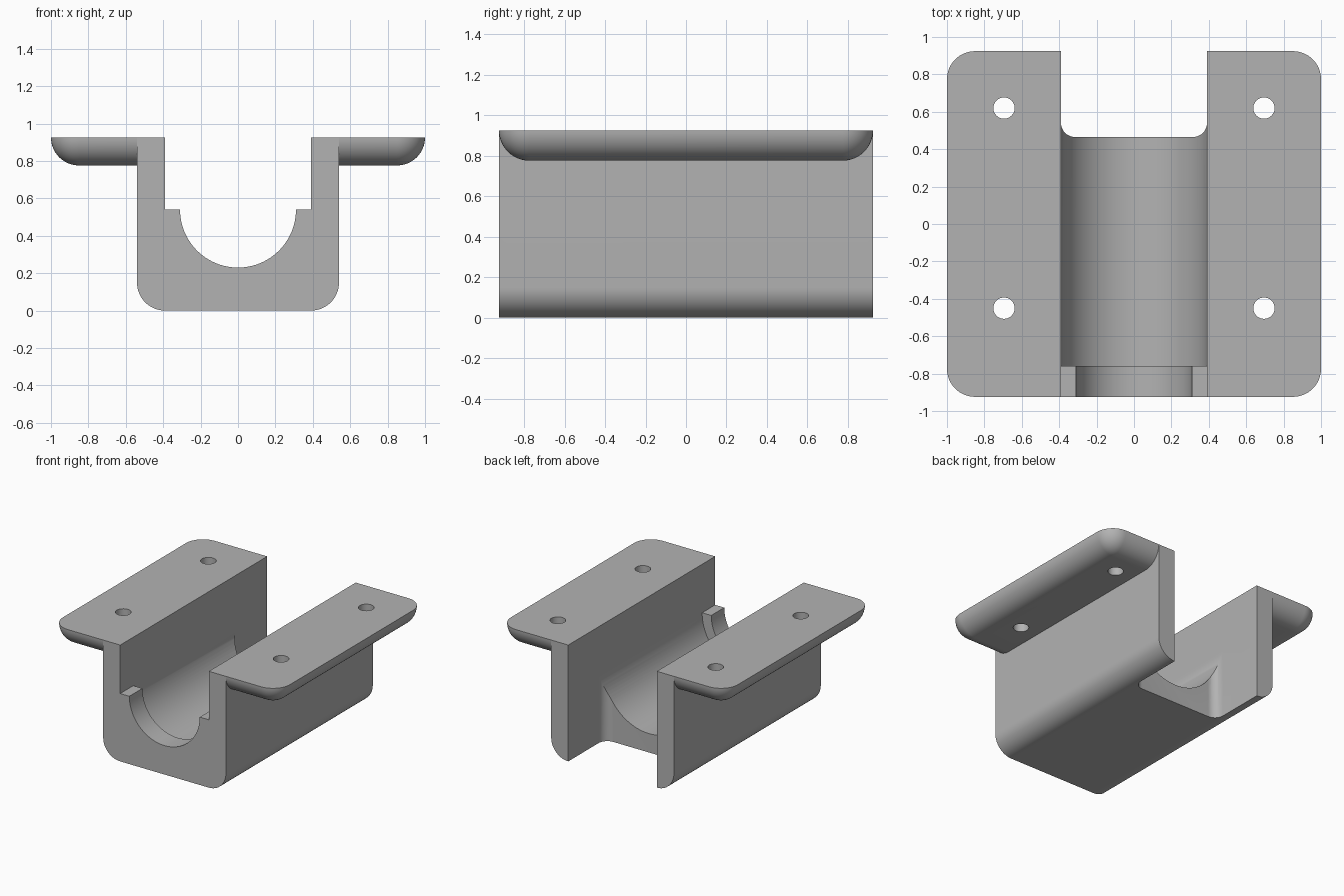
import bpy, bmesh
from math import pi, sin, cos

if "Cube" in bpy.data.objects:
    bpy.data.objects.remove(bpy.data.objects["Cube"])

HALF, TOP = 0.924, 0.926      # half length, height
WALL, SLOT, LIP = 0.54, 0.39, 0.31
ROUND, AXIS_Z = 0.15, 0.54

grey = bpy.data.materials.new("plain grey")
grey.use_nodes = True
colour = (0.45, 0.45, 0.45, 1)
grey.diffuse_color = colour
grey.node_tree.nodes["Principled BSDF"].inputs["Base Color"].default_value = colour


def arc(cx, cy, r, start, end, n=16):
    angles = [start + (end - start) * i / n for i in range(n + 1)]
    return [(cx + r * cos(a), cy + r * sin(a)) for a in angles]


def loft(name, rings):
    """Closed solid through rings that share a point count."""
    bm = bmesh.new()
    loops = [[bm.verts.new(p) for p in ring] for ring in rings]
    n = len(loops[0])
    for low, high in zip(loops, loops[1:]):
        for i in range(n):
            j = (i + 1) % n
            bm.faces.new((low[i], low[j], high[j], high[i]))
    bm.faces.new(loops[0][::-1])
    bm.faces.new(loops[-1])
    bmesh.ops.remove_doubles(bm, verts=bm.verts, dist=1e-5)
    bmesh.ops.recalc_face_normals(bm, faces=bm.faces)
    mesh = bpy.data.meshes.new(name)
    bm.to_mesh(mesh)
    bm.free()
    mesh.materials.append(grey)
    obj = bpy.data.objects.new(name, mesh)
    bpy.context.collection.objects.link(obj)
    return obj


def along_y(name, points, y0, y1):
    return loft(name, [[(x, y, z) for x, z in points] for y in (y0, y1)])


def along_z(name, points, z0, z1):
    return loft(name, [[(x, y, z) for x, y in points] for z in (z0, z1)])


def combine(target, tool, operation):
    mod = target.modifiers.new(tool.name, 'BOOLEAN')
    mod.operation, mod.solver, mod.object = operation, 'EXACT', tool
    bpy.context.view_layer.objects.active = target
    bpy.ops.object.modifier_apply(modifier=mod.name)
    bpy.data.objects.remove(tool)


# Block with rounded lower edges
block = ([(-WALL, TOP)] + arc(-WALL + ROUND, ROUND, ROUND, pi, 1.5 * pi)
         + arc(WALL - ROUND, ROUND, ROUND, 1.5 * pi, 2 * pi) + [(WALL, TOP)])
bracket = along_y("mounting_bracket", block, -HALF, HALF)

# Mounting flanges: rounded corners and a quarter-round underside
for side in (-1, 1):
    rings = []
    for inset, drop in arc(ROUND, 0, ROUND, 1.5 * pi, pi):
        r = ROUND - inset
        outline = ([(0.5, inset - HALF)]
                   + arc(1 - ROUND, ROUND - HALF, r, -pi / 2, 0)
                   + arc(1 - ROUND, HALF - ROUND, r, 0, pi / 2)
                   + [(0.5, HALF - inset)])
        rings.append([(side * x, y, TOP + drop) for x, y in outline])
    combine(bracket, loft("flange", rings), 'UNION')

# Round-bottomed bore, open at the top
bore = [(-SLOT, 1.2)] + arc(0, AXIS_Z, SLOT, pi, 2 * pi, 48) + [(SLOT, 1.2)]
combine(bracket, along_y("bore", bore, -0.76, 1.1), 'DIFFERENCE')

# Narrower stepped opening through the front lip
mouth = ([(-SLOT, 1.2), (-SLOT, AXIS_Z)] + arc(0, AXIS_Z, LIP, pi, 2 * pi, 48)
         + [(SLOT, AXIS_Z), (SLOT, 1.2)])
combine(bracket, along_y("mouth", mouth, -1.1, -0.7), 'DIFFERENCE')

# Rear notch through the floor, with filleted inner corners
FILLET, NOTCH = 0.075, 0.465
notch = ([(-SLOT, 1.1)] + arc(FILLET - SLOT, NOTCH + FILLET, FILLET, pi, 1.5 * pi, 10)
         + arc(SLOT - FILLET, NOTCH + FILLET, FILLET, 1.5 * pi, 2 * pi, 10) + [(SLOT, 1.1)])
combine(bracket, along_z("notch", notch, -0.2, 1.2), 'DIFFERENCE')

# Screw holes
for x in (-0.695, 0.695):
    for y in (-0.45, 0.62):
        hole = arc(x, y, 0.057, 0, 2 * pi, 32)[:-1]
        combine(bracket, along_z("screw_hole", hole, 0.6, 1.2), 'DIFFERENCE')

# Smooth rounded surfaces, crisp edges
bpy.ops.object.select_all(action='DESELECT')
bracket.select_set(True)
bpy.context.view_layer.objects.active = bracket
bpy.ops.object.shade_smooth_by_angle(angle=pi / 6)
